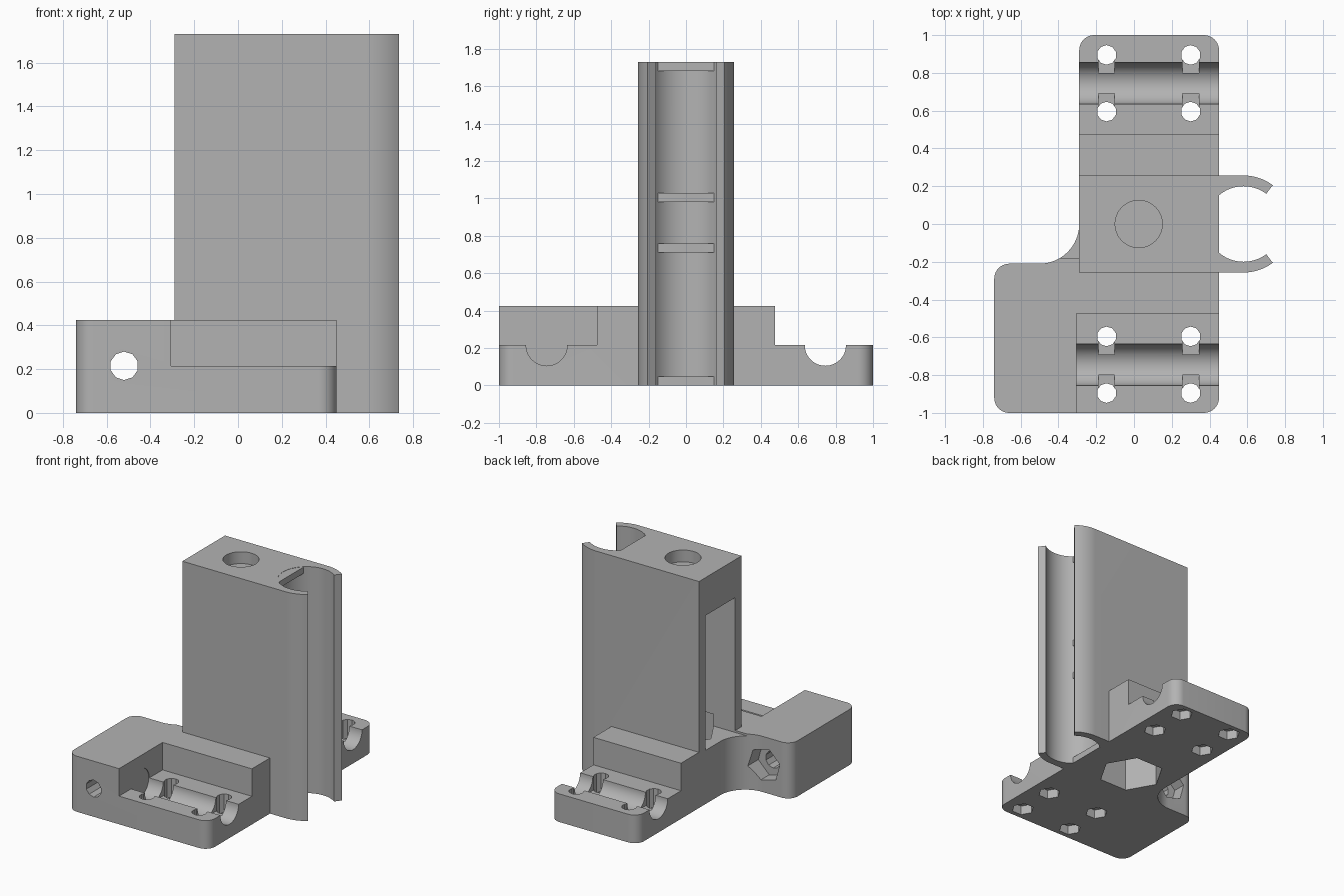
import bpy, bmesh
from math import sin, cos, pi, radians
from mathutils import Matrix

cube = bpy.data.objects.get("Cube")
if cube:
    bpy.data.objects.remove(cube, do_unlink=True)

grey = bpy.data.materials.new("plain grey")
grey.use_nodes = True
grey.diffuse_color = (0.45, 0.45, 0.45, 1)
grey.node_tree.nodes["Principled BSDF"].inputs["Base Color"].default_value = (0.45, 0.45, 0.45, 1)


def make(name, bm):
    bmesh.ops.recalc_face_normals(bm, faces=bm.faces)
    mesh = bpy.data.meshes.new(name)
    bm.to_mesh(mesh)
    bm.free()
    mesh.materials.append(grey)
    obj = bpy.data.objects.new(name, mesh)
    bpy.context.collection.objects.link(obj)
    return obj


def arc(cx, cy, r, a0, a1, n=10):
    angles = [radians(a0 + (a1 - a0) * i / n) for i in range(n + 1)]
    return [(cx + r * cos(a), cy + r * sin(a)) for a in angles]


def prism(name, outline, z0, z1):
    bm = bmesh.new()
    face = bm.faces.new([bm.verts.new((x, y, z0)) for x, y in outline])
    top = bmesh.ops.extrude_face_region(bm, geom=[face])["geom"]
    bmesh.ops.translate(bm, vec=(0, 0, z1 - z0),
                        verts=[v for v in top if isinstance(v, bmesh.types.BMVert)])
    return make(name, bm)


def box(name, x0, x1, y0, y1, z0, z1):
    return prism(name, [(x0, y0), (x1, y0), (x1, y1), (x0, y1)], z0, z1)


def rod(name, axis, a, b, start, end, r, sides=48, turn=0):
    """Round or polygonal bar along an axis; a and b place it on the other two."""
    bm = bmesh.new()
    bmesh.ops.create_cone(bm, cap_ends=True, segments=sides, radius1=r, radius2=r,
                          depth=end - start)
    mid = (start + end) / 2
    spin = Matrix.Rotation(radians(turn), 4, "Z")
    if axis == "x":
        m = Matrix.Translation((mid, a, b)) @ Matrix.Rotation(pi / 2, 4, "Y")
    elif axis == "y":
        m = Matrix.Translation((a, mid, b)) @ Matrix.Rotation(pi / 2, 4, "X")
    else:
        m = Matrix.Translation((a, b, mid))
    bm.transform(m @ spin)
    return make(name, bm)


def combine(target, tool, operation="DIFFERENCE"):
    mod = target.modifiers.new("bool", "BOOLEAN")
    mod.operation, mod.solver, mod.object = operation, "EXACT", tool
    graph = bpy.context.evaluated_depsgraph_get()
    mesh = bpy.data.meshes.new_from_object(target.evaluated_get(graph))
    target.modifiers.clear()
    target.data = mesh
    bpy.data.objects.remove(tool, do_unlink=True)


# Base plate with rounded corners and a filleted side block
R = 0.08
outline = (arc(-0.74 + R, -1 + R, R, 180, 270) + arc(0.45 - R, -1 + R, R, 270, 360)
           + arc(0.45 - R, 1 - R, R, 0, 90) + arc(-0.29 + R, 1 - R, R, 90, 180)
           + arc(-0.5, 0, 0.21, 0, -90, 16) + arc(-0.74 + R, -0.21 - R, R, 90, 180))
body = prism("carriage_body", outline, 0, 0.425)
combine(body, box("front_step", -0.305, 1, -1.1, -0.475, 0.215, 0.6))
combine(body, box("back_step", -1, 1, 0.475, 1.1, 0.215, 0.6))

# Tower with an open tube clip on its right edge
clip_x = 0.58
tower = prism("tower", [(-0.29, -0.257)] + arc(clip_x, 0, 0.257, -90, -53)
              + [(clip_x, 0)] + arc(clip_x, 0, 0.257, 53, 90) + [(-0.29, 0.257)], 0, 1.73)
combine(body, tower, "UNION")
combine(body, rod("tube_cut", "z", clip_x, 0, -0.1, 1.9, 0.2, 64))

# Tower pocket, hexagonal socket below and round hole on top
combine(body, box("pocket_cut", -0.4, 0.23, -0.18, 0.18, 0.41, 1.44))
combine(body, rod("socket_cut", "z", 0.025, 0, -0.1, 0.5, 0.235, 6, 90))
combine(body, rod("top_hole_cut", "z", 0.025, 0, 1.64, 1.9, 0.125))

# Rod channels, with a wider bore through the side block
for y in (-0.745, 0.745):
    combine(body, rod("channel_cut", "x", y, 0.215, -0.31, 0.6, 0.11))
combine(body, rod("bore_cut", "x", -0.745, 0.215, -0.9, -0.29, 0.12, 16, 11.25))

# Clamp screw through the side block with a nut trap
combine(body, rod("screw_cut", "y", -0.52, 0.215, -1.1, -0.1, 0.065, 10))
combine(body, rod("nut_cut", "y", -0.52, 0.215, -0.31, 0, 0.13, 6, 15))

# Channel screw holes, nut traps below and slots into the channel
for x in (-0.145, 0.3):
    for side in (-1, 1):
        for y, inner in ((0.595, 0.69), (0.895, 0.8)):
            combine(body, rod("hole_cut", "z", x, side * y, -0.1, 0.4, 0.052, 10))
            combine(body, rod("trap_cut", "z", x, side * y, -0.1, 0.07, 0.08, 6, 90))
            y0, y1 = sorted((side * y, side * inner))
            combine(body, box("slot_cut", x - 0.043, x + 0.043, y0, y1, 0.11, 0.4))

# Flat ribs across the back of the tube clip
parts = [body]
for i, z in enumerate((0, 0.71, 0.98, 1.68)):
    parts.append(box(f"clip_rib_{i + 1}", 0.37, 0.45, -0.15, 0.15, z, z + 0.048))

bpy.ops.object.select_all(action="DESELECT")
for part in parts:
    part.select_set(True)
bpy.context.view_layer.objects.active = body
bpy.ops.object.shade_smooth_by_angle(angle=radians(30))
